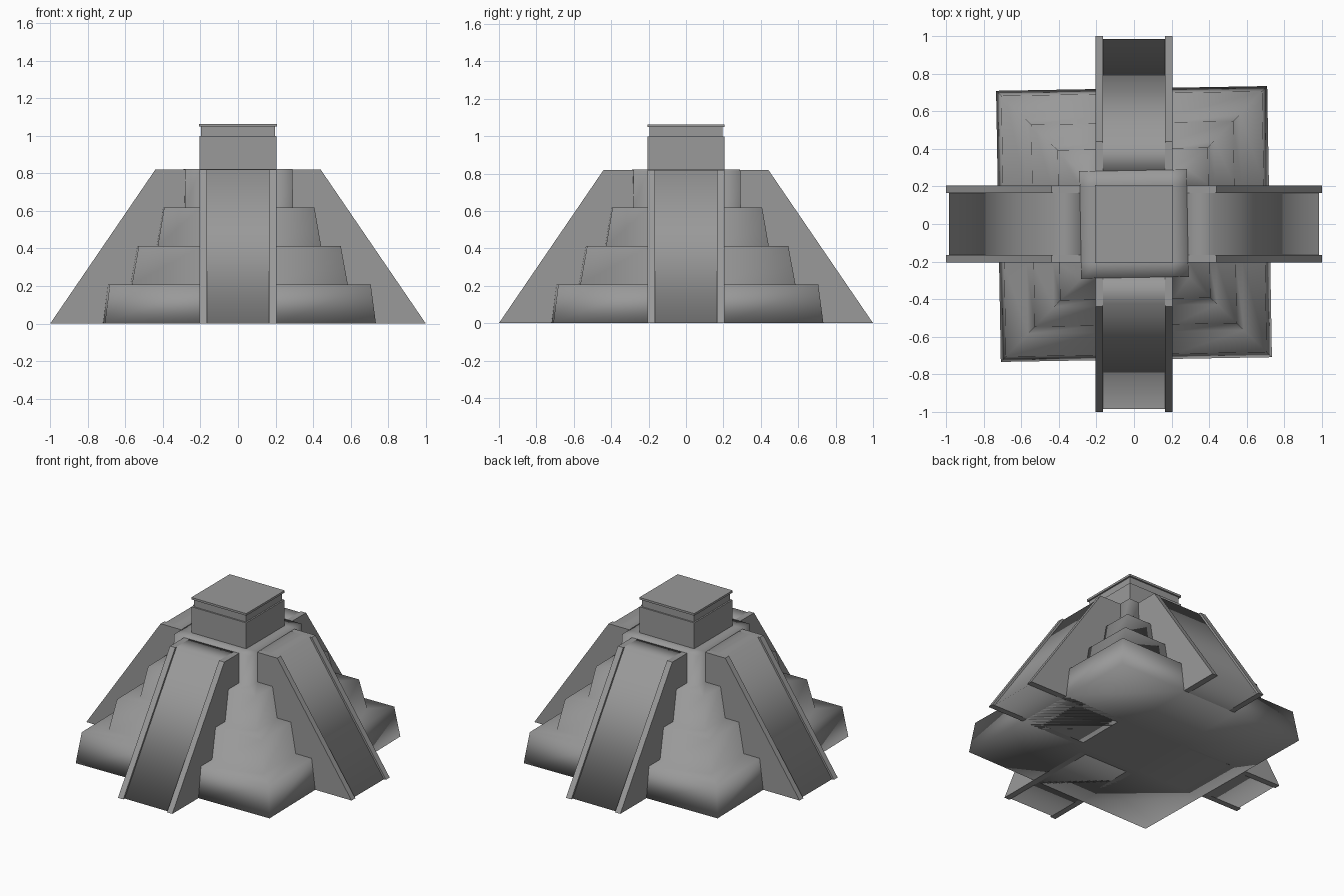
import bpy
import bmesh
import math
from mathutils import Matrix, Vector

cube = bpy.data.objects.get("Cube")
if cube:
    bpy.data.objects.remove(cube, do_unlink=True)

stone = bpy.data.materials.new("grey_stone")
stone.use_nodes = True
GREY = (0.32, 0.32, 0.32, 1)
stone.diffuse_color = GREY
stone.node_tree.nodes["Principled BSDF"].inputs["Base Color"].default_value = GREY


def finish(name, bm, smooth=False, turn=0.0):
    """Turn a bmesh into a stone object."""
    bmesh.ops.recalc_face_normals(bm, faces=bm.faces[:])
    for face in bm.faces:
        face.smooth = smooth
    bm.transform(Matrix.Rotation(turn, 4, "Z"))
    mesh = bpy.data.meshes.new(name)
    bm.to_mesh(mesh)
    bm.free()
    mesh.materials.append(stone)
    obj = bpy.data.objects.new(name, mesh)
    bpy.context.collection.objects.link(obj)
    return obj


def square_stack(profile):
    """Square rings of (half width, height), joined and capped."""
    bm = bmesh.new()
    rings = []
    for half, z in profile:
        rings.append([bm.verts.new((sx * half, sy * half, z))
                      for sx, sy in ((-1, -1), (1, -1), (1, 1), (-1, 1))])
    for low, high in zip(rings, rings[1:]):
        for i in range(4):
            j = (i + 1) % 4
            bm.faces.new((low[i], low[j], high[j], high[i]))
    bm.faces.new(rings[0][::-1])
    bm.faces.new(rings[-1])
    return bm


def extrude_profile(bm, profile, x0, x1, sides=True):
    """Prism along x from a (y, z) outline."""
    a = [bm.verts.new((x0, y, z)) for y, z in profile]
    b = [bm.verts.new((x1, y, z)) for y, z in profile]
    count = len(profile)
    for i in range(count):
        j = (i + 1) % count
        bm.faces.new((a[i], a[j], b[j], b[i]))
    if sides:
        bm.faces.new(a)
        bm.faces.new(b[::-1])


# Stepped body, softly shaded and slightly turned
STAIR_HALF = 0.205
body = square_stack([(0.722, 0), (0.695, 0.207), (0.575, 0.207), (0.538, 0.412),
                     (0.435, 0.412), (0.4, 0.618), (0.288, 0.618), (0.285, 0.822)])
for axis in (Vector((1, 0, 0)), Vector((0, 1, 0))):
    for side in (-1, 1):
        bmesh.ops.bisect_plane(body, geom=body.verts[:] + body.edges[:] + body.faces[:],
                               plane_co=axis * side * STAIR_HALF, plane_no=axis)
finish("stepped_body", body, smooth=True, turn=math.radians(1))

# Four stairways: a soft ramp between two flat side walls
RAMP_HALF = 0.165
TOP = 0.82
INNER = -0.27
wall_outline = [(INNER, 0), (-1, 0), (-0.44, TOP), (INNER, TOP)]
ramp_outline = [(INNER, 0), (-0.985, 0), (-0.425, TOP), (INNER, TOP)]
for i, side_name in enumerate(("front", "left", "back", "right")):
    turn = i * math.pi / 2
    ramp = bmesh.new()
    extrude_profile(ramp, ramp_outline, -RAMP_HALF, RAMP_HALF, sides=False)
    finish(side_name + "_ramp", ramp, smooth=True, turn=turn)
    walls = bmesh.new()
    for s in (-1, 1):
        extrude_profile(walls, wall_outline, s * RAMP_HALF, s * STAIR_HALF)
    finish(side_name + "_stair_walls", walls, turn=turn)

# Temple block with a recessed band and a thin roof slab
temple = square_stack([(0.206, 0.81), (0.206, 0.998), (0.196, 0.998),
                       (0.196, 1.048), (0.207, 1.048), (0.207, 1.062)])
finish("temple", temple)
